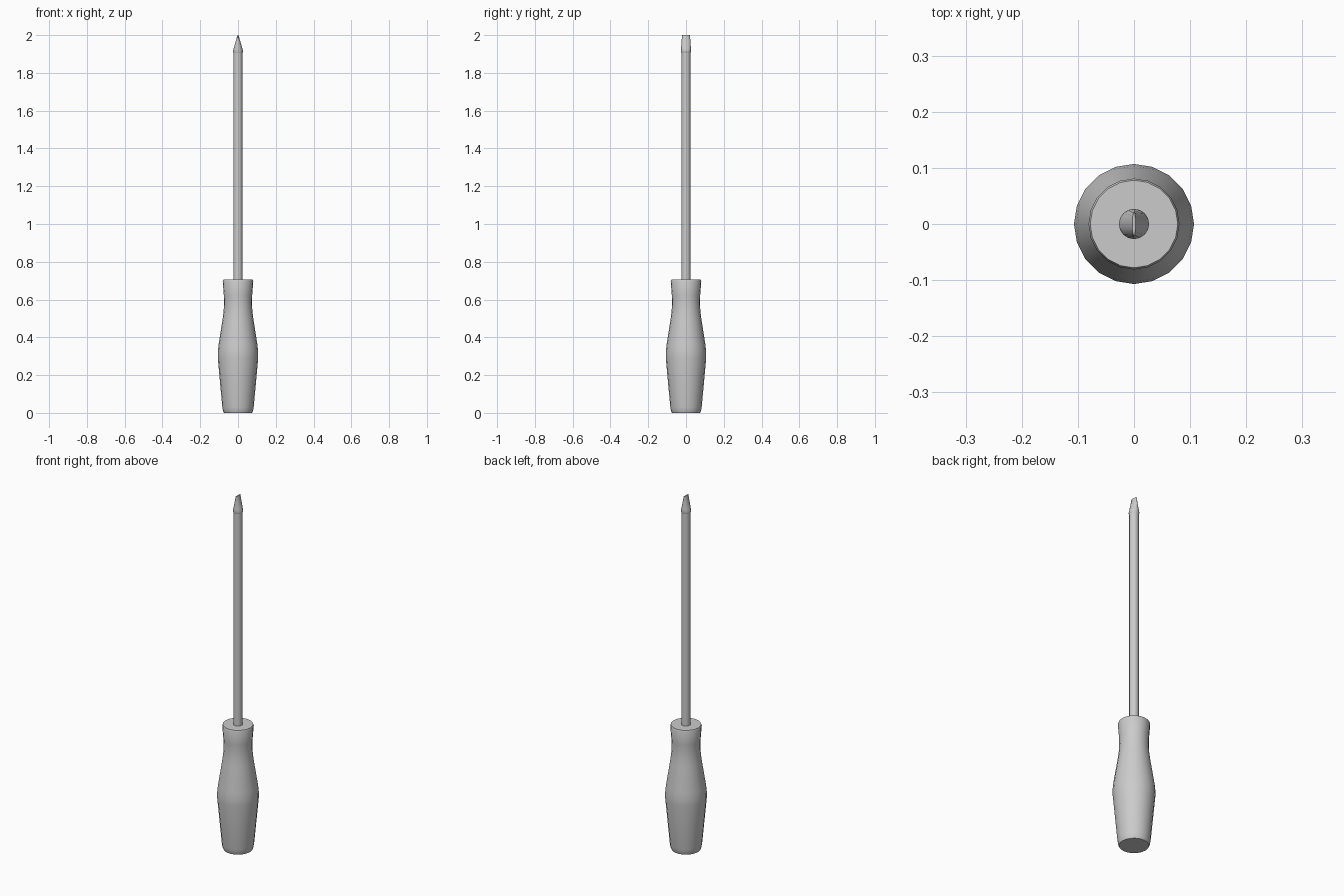
import bpy, bmesh, math

if "Cube" in bpy.data.objects:
    bpy.data.objects.remove(bpy.data.objects["Cube"])


def loft(name, rings, sides):
    """Closed solid through elliptical rings given as (z, radius x, radius y)."""
    bm = bmesh.new()
    loops = []
    for z, rx, ry in rings:
        loops.append([bm.verts.new((rx * math.cos(2 * math.pi * i / sides),
                                    ry * math.sin(2 * math.pi * i / sides), z))
                      for i in range(sides)])
    for low, high in zip(loops, loops[1:]):
        for i in range(sides):
            j = (i + 1) % sides
            bm.faces.new((low[i], low[j], high[j], high[i]))
    bm.faces.new(loops[0][::-1])
    bm.faces.new(loops[-1])
    mesh = bpy.data.meshes.new(name)
    bm.to_mesh(mesh)
    bm.free()
    obj = bpy.data.objects.new(name, mesh)
    bpy.context.collection.objects.link(obj)
    bpy.ops.object.select_all(action='DESELECT')
    obj.select_set(True)
    bpy.context.view_layer.objects.active = obj
    bpy.ops.object.shade_smooth_by_angle(angle=math.radians(30))
    return obj


# Handle: swollen grip, narrow neck and flared collar
profile = [(0, 0.075), (0.008, 0.079), (0.03, 0.083), (0.17, 0.096),
           (0.29, 0.107), (0.32, 0.107), (0.36, 0.103), (0.50, 0.081),
           (0.54, 0.076), (0.58, 0.074), (0.62, 0.075),
           (0.698, 0.081), (0.705, 0.078)]
loft("handle", [(z, r, r) for z, r in profile], 20)

# Shaft
loft("shaft", [(0.69, 0.024, 0.024), (1.91, 0.024, 0.024)], 16)

# Flat blade tip: round base squeezed to a thin edge
loft("blade_tip", [(1.905, 0.024, 0.024), (1.915, 0.027, 0.027),
                   (1.93, 0.023, 0.026), (2.0, 0.003, 0.021)], 16)
